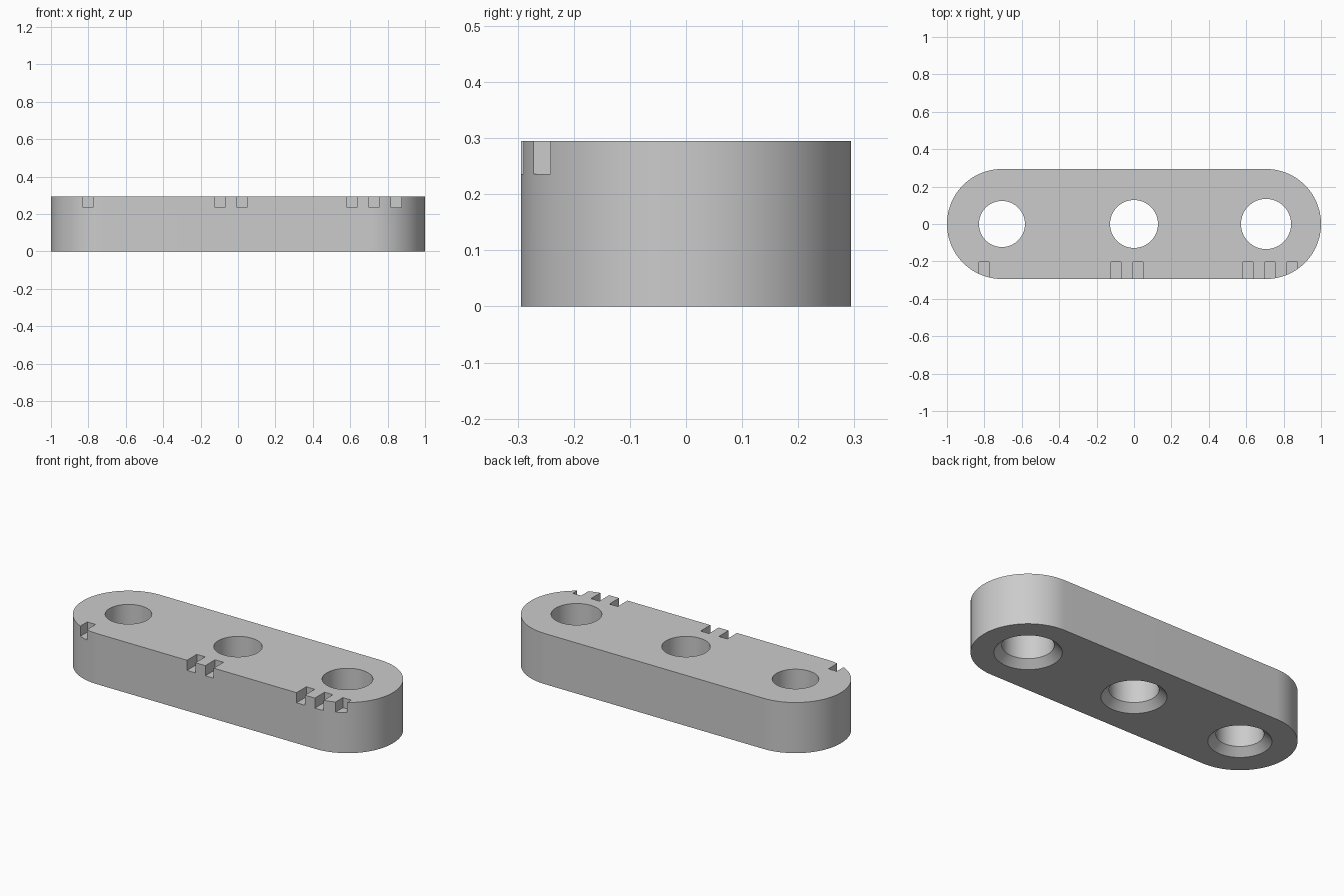
import bpy, bmesh, math

if "Cube" in bpy.data.objects:
    bpy.data.objects.remove(bpy.data.objects["Cube"])

R, CX, H = 0.294, 0.706, 0.295      # end radius, end centre, height
SEG = 96

grey = bpy.data.materials.new("light_grey")
grey.diffuse_color = (0.6, 0.6, 0.6, 1)
grey.use_nodes = True
grey.node_tree.nodes["Principled BSDF"].inputs["Base Color"].default_value = grey.diffuse_color


def new_object(name, bm):
    bmesh.ops.recalc_face_normals(bm, faces=bm.faces)
    mesh = bpy.data.meshes.new(name)
    bm.to_mesh(mesh)
    bm.free()
    mesh.materials.append(grey)
    obj = bpy.data.objects.new(name, mesh)
    bpy.context.collection.objects.link(obj)
    return obj


def hole_cutter(x, r, rim, depth):
    """Straight through hole with a 45 degree countersink at the bottom."""
    bm = bmesh.new()
    extra = 0.02
    profile = [(rim + extra, -extra), (r, depth), (r, H + 0.05)]
    rings = [[bm.verts.new((x + pr * math.cos(2 * math.pi * i / SEG),
                            pr * math.sin(2 * math.pi * i / SEG), z))
              for i in range(SEG)] for pr, z in profile]
    for a, b in zip(rings, rings[1:]):
        for i in range(SEG):
            j = (i + 1) % SEG
            bm.faces.new((a[i], a[j], b[j], b[i]))
    bm.faces.new(rings[0][::-1])
    bm.faces.new(rings[-1])
    return new_object("hole_cutter", bm)


def notch_cutter(x):
    """Small box cutting the top front edge."""
    bm = bmesh.new()
    bmesh.ops.create_cube(bm, size=1)
    y0, y1, z0, z1 = -0.4, -0.204, 0.236, H + 0.1
    for v in bm.verts:
        v.co = (x + v.co.x * 0.054, y1 if v.co.y > 0 else y0,
                z1 if v.co.z > 0 else z0)
    return new_object("notch_cutter", bm)


# Bar with rounded ends
bm = bmesh.new()
outline = []
for side, start in ((1, -math.pi / 2), (-1, math.pi / 2)):
    for i in range(65):
        a = start + math.pi * i / 64
        outline.append(bm.verts.new((side * CX + R * math.cos(a), R * math.sin(a), 0)))
base = bm.faces.new(outline)
top = bmesh.ops.extrude_face_region(bm, geom=[base])
bmesh.ops.translate(bm, vec=(0, 0, H),
                    verts=[g for g in top["geom"] if isinstance(g, bmesh.types.BMVert)])
bar = new_object("bar", bm)

# Three holes of growing size, then one, two and three counting notches
cutters = [hole_cutter(x, r, r + 0.041, 0.041)
           for x, r in ((-CX, 0.123), (0, 0.128), (CX, 0.134))]
for count, x in enumerate((-CX, 0, CX), 1):
    cutters += [notch_cutter(x - 0.096 + 0.118 * i) for i in range(count)]

for c in cutters:
    mod = bar.modifiers.new("cut", 'BOOLEAN')
    mod.operation = 'DIFFERENCE'
    mod.solver = 'EXACT'
    mod.object = c

# Bake the cuts and remove the cutters
bpy.context.view_layer.update()
graph = bpy.context.evaluated_depsgraph_get()
result = bpy.data.meshes.new_from_object(bar.evaluated_get(graph))
bar.modifiers.clear()
bar.data = result
for c in cutters:
    bpy.data.objects.remove(c)
result.materials.clear()
result.materials.append(grey)
for p in result.polygons:
    p.material_index = 0

bpy.context.view_layer.objects.active = bar
bar.select_set(True)
bpy.ops.object.shade_smooth_by_angle(angle=math.radians(30))
